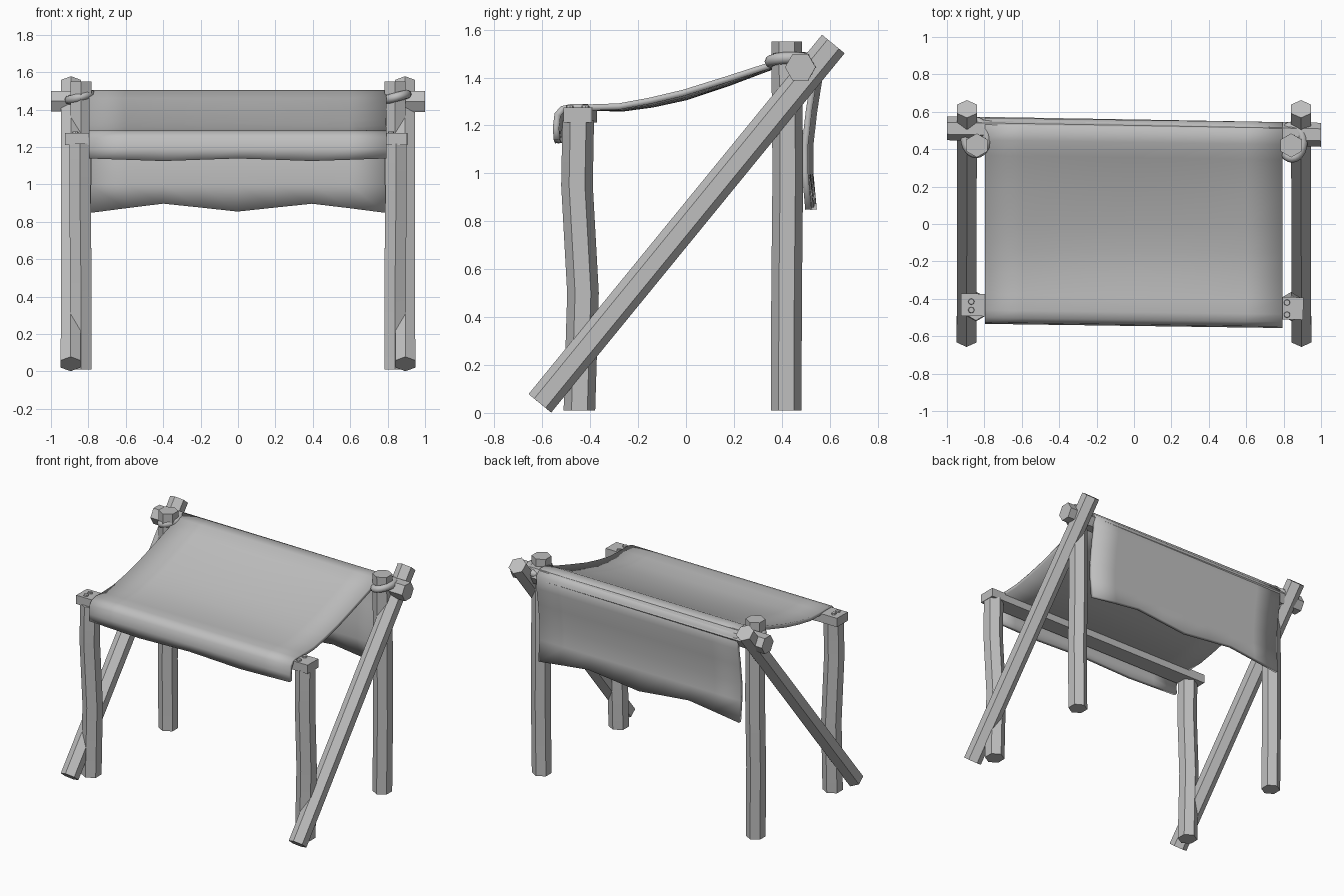
import bpy, bmesh, math
from mathutils import Vector, Matrix

cube = bpy.data.objects.get("Cube")
if cube:
    bpy.data.objects.remove(cube, do_unlink=True)

GREY = 0.52
mat = bpy.data.materials.new("plain grey")
mat.use_nodes = True
mat.diffuse_color = (GREY, GREY, GREY, 1)
mat.node_tree.nodes["Principled BSDF"].inputs["Base Color"].default_value = (GREY, GREY, GREY, 1)


def finish(name, bm, angle=35):
    bmesh.ops.recalc_face_normals(bm, faces=bm.faces)
    mesh = bpy.data.meshes.new(name)
    bm.to_mesh(mesh)
    bm.free()
    mesh.materials.append(mat)
    obj = bpy.data.objects.new(name, mesh)
    bpy.context.collection.objects.link(obj)
    bpy.ops.object.select_all(action='DESELECT')
    obj.select_set(True)
    bpy.context.view_layer.objects.active = obj
    bpy.ops.object.shade_smooth_by_angle(angle=math.radians(angle))
    return obj


def pole(name, path, radius, flat):
    """Six-sided pole along a path; two of its flats face along 'flat'."""
    bm = bmesh.new()
    path = [Vector(p) for p in path]
    axis = (path[-1] - path[0]).normalized()
    u = axis.cross(Vector(flat)).normalized()
    w = axis.cross(u)
    rings = []
    for p in path:
        angles = [k * math.pi / 3 for k in range(6)]
        rings.append([bm.verts.new(p + radius * (u * math.cos(a) + w * math.sin(a))) for a in angles])
    for a, b in zip(rings, rings[1:]):
        for k in range(6):
            bm.faces.new((a[k], a[k - 1], b[k - 1], b[k]))
    bm.faces.new(rings[0])
    bm.faces.new(rings[-1])
    return finish(name, bm)


# Posts, braces and rope lashings on both sides
for side, s in (("right", -1), ("left", 1)):
    pole(side + "_front_post", [(s * .84, -.445, .01), (s * .84, -.43, .5),
                                (s * .845, -.455, .95), (s * .845, -.45, 1.22)], .066, (1, 0, 0))
    pole(side + "_back_post", [(s * .84, .418, .01), (s * .845, .42, .5),
                               (s * .84, .425, 1), (s * .84, .42, 1.55)], .064, (1, 0, 0))
    pole(side + "_brace", [(s * .895, -.61, .04), (s * .893, .615, 1.54)], .061, (1, 0, 0))

    bm = bmesh.new()
    rope = []
    for i in range(24):
        a = i * math.tau / 24
        centre = Vector((s * .845 + .058 * math.cos(a), .45 - .012 * s + .085 * math.sin(a),
                         1.467 + .015 * math.cos(a)))
        out = Vector((math.cos(a), math.sin(a), 0))
        rope.append([bm.verts.new(centre + .025 * (out * math.cos(t) + Vector((0, 0, math.sin(t)))))
                     for t in [j * math.tau / 8 for j in range(8)]])
    for i in range(24):
        a, b = rope[i - 1], rope[i]
        for j in range(8):
            bm.faces.new((a[j - 1], a[j], b[j], b[j - 1]))
    finish(side + "_rope", bm, 60)

# Cross rail over the back posts
pole("back_rail", [(-1, .512, 1.445), (0, .495, 1.445), (1, .477, 1.443)], .064, (0, 0, 1))

# Front plank, slightly skewed
bm = bmesh.new()
bmesh.ops.create_cube(bm, size=1, matrix=Matrix.Diagonal((1.83, .12, .062, 1)))
bmesh.ops.transform(bm, verts=bm.verts,
                    matrix=Matrix.Translation((-.01, -.442, 1.243)) @ Matrix.Rotation(-.011, 4, 'Z'))
finish("front_plank", bm)

# Peg heads on the plank ends
bm = bmesh.new()
for x, ys in ((-.87, (-.415, -.46)), (.818, (-.42, -.485))):
    for y in ys:
        bmesh.ops.create_cone(bm, cap_ends=True, segments=8, radius1=.018, radius2=.015,
                              depth=.016, matrix=Matrix.Translation((x, y, 1.276)))
finish("plank_pegs", bm)

# Cloth draped over the plank and the rail, with wavy hems
profile = [(-.528, 1.13), (-.532, 1.19), (-.525, 1.245), (-.505, 1.268), (-.47, 1.276),
           (-.39, 1.275), (-.27, 1.279), (-.14, 1.303), (0, 1.336), (.18, 1.392), (.36, 1.45),
           (.44, 1.488), (.51, 1.492), (.543, 1.46), (.543, 1.38), (.524, 1.26),
           (.508, 1.12), (.508, 1), (.522, .85)]
columns = 9
bm = bmesh.new()
grid = []
for c in range(columns):
    x = -.797 + 1.59 * c / (columns - 1)
    wave = .5 - .5 * math.cos(math.tau * x / .8)
    wave = 1 - abs(abs(x) - .4) / .4
    belly = 1 - (x / .8) ** 2
    row = []
    for i, (y, z) in enumerate(profile):
        if i == 0:
            z += .01 - .014 * wave
        if i == len(profile) - 1:
            z += -.002 + .045 * wave + .008 * belly
        if -.3 < y < .4:
            z -= .018 * belly * math.sin(math.pi * (y + .4) / .8)
        row.append(bm.verts.new((x, y - .014 * x, z)))
    grid.append(row)
for a, b in zip(grid, grid[1:]):
    for i in range(len(profile) - 1):
        bm.faces.new((a[i], b[i], b[i + 1], a[i + 1]))
cloth = finish("cloth", bm, 60)
solid = cloth.modifiers.new("thickness", 'SOLIDIFY')
solid.thickness = .026
solid.offset = 0
solid.use_even_offset = True
